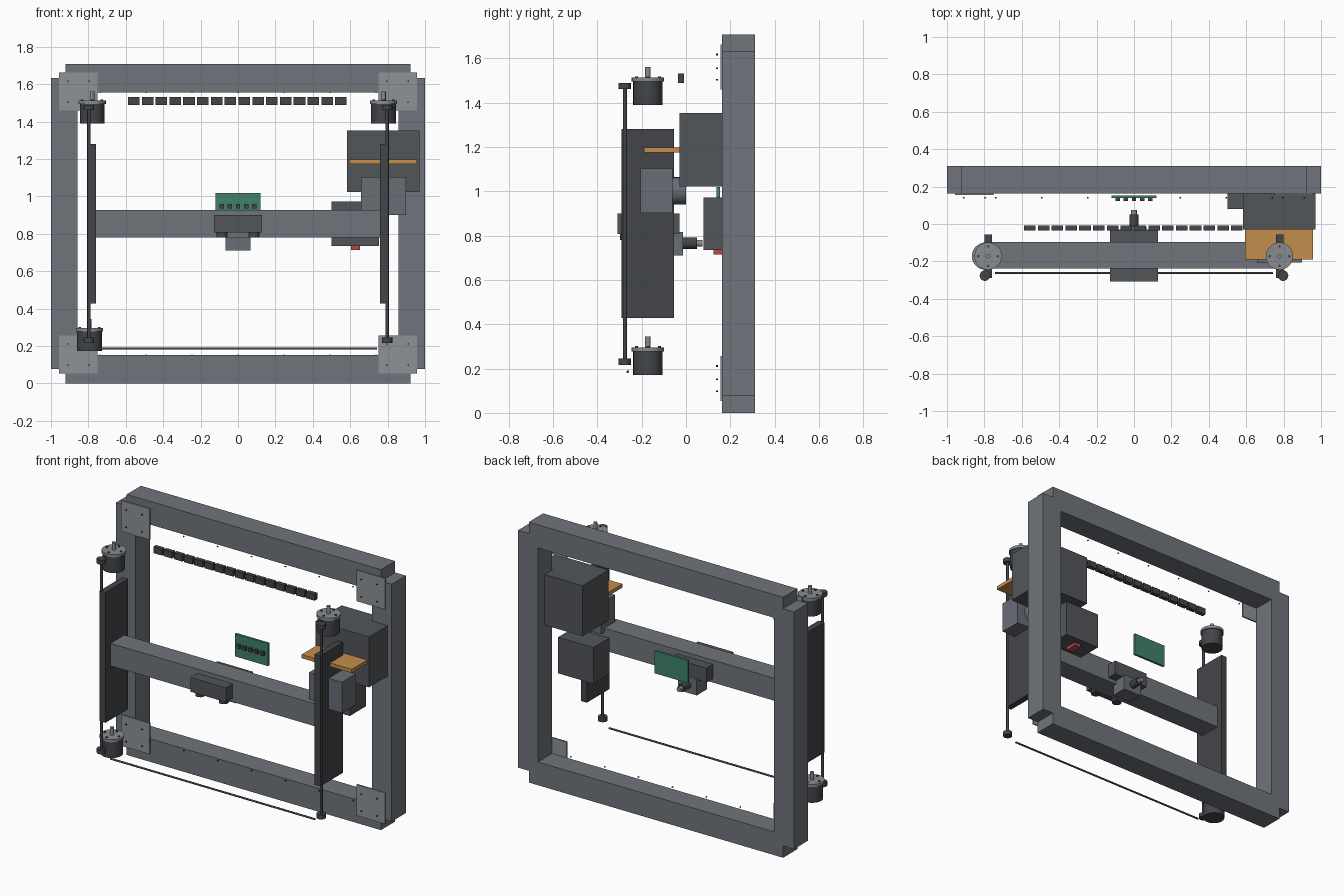
import bpy
from math import pi, cos, sin

if "Cube" in bpy.data.objects:
    bpy.data.objects.remove(bpy.data.objects["Cube"])


def material(name, color):
    m = bpy.data.materials.new(name)
    m.diffuse_color = (*color, 1)
    m.use_nodes = True
    m.node_tree.nodes["Principled BSDF"].inputs["Base Color"].default_value = m.diffuse_color
    return m


GREEN = material("board_green", (0.05, 0.22, 0.14))
ORANGE = material("shelf_orange", (0.55, 0.27, 0.07))
RED = material("switch_red", (0.5, 0.06, 0.06))
FRAME = material("frame_grey", (0.16, 0.175, 0.197))
PLATE = material("plate_grey", (0.27, 0.29, 0.305))
STEEL = material("steel_grey", (0.25, 0.265, 0.28))
CASE = material("case_dark_grey", (0.085, 0.092, 0.102))
DARK = material("dark_grey", (0.055, 0.06, 0.068))
BLUISH = material("pump_grey", (0.14, 0.153, 0.18))


def box(name, x, y, z, mat):
    """Box from (min, max) ranges on each axis."""
    bpy.ops.mesh.primitive_cube_add(size=1, location=[(a + b) / 2 for a, b in (x, y, z)])
    o = bpy.context.object
    o.name = name
    o.scale = [b - a for a, b in (x, y, z)]
    bpy.ops.object.transform_apply(location=False, rotation=False, scale=True)
    o.data.materials.append(mat)
    return o


def rod(name, center, r, length, mat, axis="z", sides=32):
    rot = {"x": (0, pi / 2, 0), "y": (pi / 2, 0, 0), "z": (0, 0, 0)}[axis]
    bpy.ops.mesh.primitive_cylinder_add(vertices=sides, radius=r, depth=length,
                                        location=center, rotation=rot)
    o = bpy.context.object
    o.name = name
    o.data.materials.append(mat)
    bpy.ops.object.shade_smooth_by_angle()
    return o


def motor(name, x, z):
    """Motor standing on height z with flange, shaft and four bolts."""
    y = -0.172
    rod(name + "_body", (x, y, z + 0.055), 0.066, 0.11, DARK)
    rod(name + "_flange", (x, y, z + 0.115), 0.073, 0.018, STEEL)
    rod(name + "_shaft", (x, y, z + 0.145), 0.012, 0.055, STEEL)
    for i in range(4):
        a = i * pi / 2
        rod(name + "_bolt", (x + 0.052 * cos(a), y + 0.052 * sin(a), z + 0.123),
            0.007, 0.012, DARK, sides=12)


# Main rectangular frame
FY = (0.163, 0.311)
box("bottom_beam", (-0.922, 0.922), FY, (0, 0.152), FRAME)
box("top_beam", (-0.922, 0.922), FY, (1.555, 1.707), FRAME)
for s, side in ((-1, "left"), (1, "right")):
    box(side + "_post", sorted((s * 1.0, s * 0.857)), FY, (0.077, 1.632), FRAME)
    # Corner plates with bolts
    for z0 in (0.053, 1.458):
        box(side + "_corner_plate", sorted((s * 0.956, s * 0.75)), (0.155, 0.165),
            (z0, z0 + 0.203), PLATE)
        for x in (0.91, 0.795):
            for dz in (0.045, 0.158):
                rod("plate_bolt", (s * x, 0.14, z0 + dz), 0.004, 0.008, DARK, "y", 8)
    # Carriage side plate, lead screw and its end pulleys
    box(side + "_side_plate", sorted((s * 0.80, s * 0.758)), (-0.29, -0.055), (0.427, 1.281), DARK)
    rod(side + "_lead_screw", (s * 0.797, -0.276, 0.852), 0.009, 1.26, DARK)
    for z in (0.231, 1.475):
        rod(side + "_pulley", (s * 0.797, -0.276, z), 0.028, 0.028, DARK)

# Rows of small screws along the beams
for i in range(7):
    for z in (0.152, 1.555):
        rod("beam_screw", (-0.738 + 0.246 * i, 0.14, z), 0.004, 0.008, DARK, "y", 8)

# Motors
motor("upper_left_motor", -0.78, 1.388)
motor("upper_right_motor", 0.778, 1.388)
motor("lower_left_motor", -0.794, 0.172)
rod("belt_rod", (0, -0.262, 0.186), 0.006, 1.484, DARK, "x", 16)

# Cross beam and sliding head
box("cross_beam", (-0.76, 0.76), (-0.238, -0.095), (0.781, 0.928), FRAME)
box("head_front_block", (-0.128, 0.128), (-0.308, -0.238), (0.806, 0.9), CASE)
box("head_rear_block", (-0.128, 0.128), (-0.095, -0.03), (0.806, 0.9), CASE)
for x in (-0.085, 0.085):
    rod("head_roller", (x, -0.268, 0.793), 0.03, 0.026, DARK)
box("tool_block", (-0.068, 0.068), (-0.12, -0.014), (0.711, 0.815), BLUISH)
rod("tool_barrel", (0, 0.015, 0.765), 0.025, 0.07, DARK, "y")
rod("tool_tip", (0, 0.062, 0.765), 0.015, 0.026, STEEL, "y")

# Circuit board with chips
box("circuit_board", (-0.12, 0.12), (0.138, 0.153), (0.87, 1.018), GREEN)
for i in range(5):
    x = -0.086 + 0.043 * i
    box("board_chip", (x - 0.012, x + 0.012), (0.122, 0.138), (0.935, 0.96), DARK)

# Row of cable chain links
for i in range(16):
    x = -0.588 + 0.0738 * i
    box("chain_link", (x, x + 0.062), (-0.036, -0.008), (1.488, 1.53), DARK)

# Control cabinet, shelf, pump and power box on the right
box("control_cabinet", (0.583, 0.97), (-0.03, 0.24), (1.022, 1.353), CASE)
box("shelf", (0.594, 0.957), (-0.19, -0.03), (1.174, 1.198), ORANGE)
box("pump_block", (0.658, 0.897), (-0.205, -0.06), (0.901, 1.103), BLUISH)
rod("pump_barrel", (0.778, -0.03, 1.001), 0.062, 0.06, BLUISH, "y")
box("power_box", (0.50, 0.755), (0.08, 0.245), (0.735, 0.972), CASE)
box("power_switch", (0.604, 0.652), (0.123, 0.203), (0.714, 0.737), RED)
